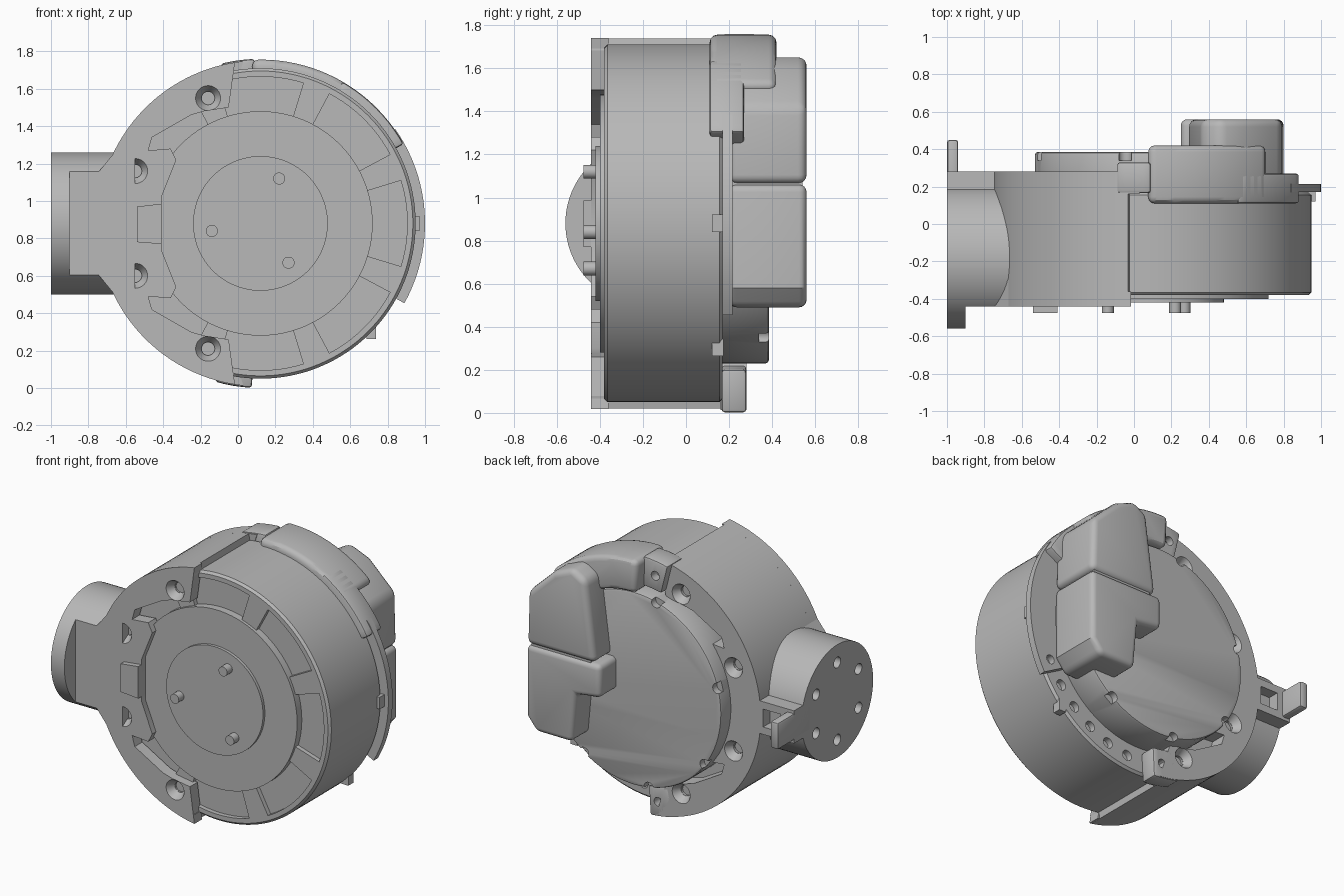
import bpy, bmesh, math
from mathutils import Matrix, Vector

CX, CZ = 0.12, 0.88          # axis of the drum, which runs along y

cube = bpy.data.objects.get("Cube")
if cube:
    bpy.data.objects.remove(cube, do_unlink=True)

grey = bpy.data.materials.new("plain grey")
grey.use_nodes = True
colour = (0.48, 0.48, 0.48, 1)
grey.diffuse_color = colour
grey.node_tree.nodes["Principled BSDF"].inputs["Base Color"].default_value = colour


def finish(name, bm):
    bmesh.ops.recalc_face_normals(bm, faces=bm.faces)
    mesh = bpy.data.meshes.new(name)
    bm.to_mesh(mesh)
    bm.free()
    mesh.materials.append(grey)
    ob = bpy.data.objects.new(name, mesh)
    bpy.context.collection.objects.link(ob)
    return ob


def polar(r, deg):
    a = math.radians(deg)
    return (CX + r * math.cos(a), CZ + r * math.sin(a))


def arc(r, a0, a1):
    n = max(3, int(abs(a1 - a0) / 3))
    return [polar(r, a0 + (a1 - a0) * i / n) for i in range(n + 1)]


def sector(r0, r1, a0, a1):
    return arc(r1, a0, a1) + arc(r0, a1, a0)


def prism(name, pts, y0, y1):
    """Extrude an x-z outline along y."""
    bm = bmesh.new()
    face = bm.faces.new([bm.verts.new((x, y0, z)) for x, z in pts])
    ext = bmesh.ops.extrude_face_region(bm, geom=[face])
    moved = [v for v in ext["geom"] if isinstance(v, bmesh.types.BMVert)]
    bmesh.ops.translate(bm, verts=moved, vec=(0, y1 - y0, 0))
    return finish(name, bm)


def rod(name, start, end, r0, r1=None, segs=96):
    """Cylinder or cone between two points."""
    a, b = Vector(start), Vector(end)
    bm = bmesh.new()
    turn = (b - a).to_track_quat("Z", "Y").to_matrix().to_4x4()
    bmesh.ops.create_cone(bm, cap_ends=True, segments=segs, radius1=r0,
                          radius2=r0 if r1 is None else r1, depth=(b - a).length,
                          matrix=Matrix.Translation((a + b) / 2) @ turn)
    return finish(name, bm)


def disc(name, r, y0, y1, at=(CX, CZ), r1=None, segs=96):
    return rod(name, (at[0], y0, at[1]), (at[0], y1, at[1]), r, r1, segs)


def box(name, lo, hi):
    return prism(name, [(lo[0], lo[2]), (hi[0], lo[2]), (hi[0], hi[2]), (lo[0], hi[2])],
                 lo[1], hi[1])


def bake(ob):
    deps = bpy.context.evaluated_depsgraph_get()
    mesh = bpy.data.meshes.new_from_object(ob.evaluated_get(deps))
    ob.modifiers.clear()
    ob.data = mesh


def cut(ob, cutters):
    for c in cutters:
        mod = ob.modifiers.new("cut", "BOOLEAN")
        mod.operation, mod.solver, mod.object = "DIFFERENCE", "EXACT", c
    bake(ob)
    for c in cutters:
        bpy.data.objects.remove(c, do_unlink=True)


def bevel(ob, width, segs=1):
    mod = ob.modifiers.new("bevel", "BEVEL")
    mod.width, mod.segments = width, segs
    mod.limit_method, mod.angle_limit = "ANGLE", math.radians(40)
    bake(ob)


# Drum with shallow pockets around its front face and holes in its rear rim
drum = disc("drum", 0.83, -0.38, 0.17, segs=128)
bevel(drum, 0.015)
cutters = [prism("pocket", sector(0.57, 0.785, a - 17, a + 17), -0.5, -0.35)
           for a in range(0, 360, 45)]
cutters += [disc("hole", 0.035, 0.13, 0.3, polar(0.74, a), segs=24)
            for a in (276, 288, 300, 312, 324)]
cut(drum, cutters)

# Rotor plate, hub and pins on the front
disc("rotor_plate", 0.60, -0.40, -0.30)
disc("hub", 0.36, -0.42, -0.39)
for i, at in enumerate([(0.22, 1.12), (-0.14, 0.84), (0.27, 0.67)]):
    disc(f"hub_pin_{i + 1}", 0.032, -0.475, -0.41, at, segs=24)

# Rear cap with small notches in its rim
cap = disc("rear_cap", 0.65, 0.12, 0.385)
bevel(cap, 0.015, 2)
cut(cap, [disc("notch", 0.035, 0.34, 0.5, polar(0.645, a), segs=20)
          for a in (105, 165, 215, 260, 305, 350)])

# Bracket: outer wall plus front and rear flanges with countersunk screws
SCREWS = [(-0.16, 1.55), (-0.55, 1.16), (-0.55, 0.60), (-0.16, 0.21)]
prism("bracket_wall", sector(0.815, 0.872, 100, 260), -0.44, 0.28)
upper = [(-0.05, 1.50), (-0.18, 1.48), (-0.25, 1.46), (-0.46, 1.34), (-0.48, 1.27),
         (-0.36, 1.28), (-0.33, 1.22), (-0.41, 1.02)]
inner = upper + [(x, 2 * CZ - z) for x, z in reversed(upper)]


def flange(name, end, y0, y1, face, inward):
    ob = prism(name, arc(0.872, 360 - end, end) + inner, y0, y1)
    cutters = []
    for at in SCREWS:
        cutters.append(disc("sink", 0.073, face - inward * 0.01, face + inward * 0.05,
                            at, 0.036, 32))
        cutters.append(disc("bore", 0.034, face, face + inward * 0.065, at, segs=24))
    cut(ob, cutters)


flange("front_flange", 99, -0.44, -0.36, -0.44, 1)
flange("rear_flange", 96, 0.16, 0.28, 0.28, -1)
prism("front_key", [(-0.54, 0.78), (-0.54, 0.97), (-0.41, 0.985), (-0.41, 0.77)],
      -0.475, -0.40)

# Lugs closing the ends of the rear flange
for name, a0, a1, top in (("upper_lug", 92, 104, 0.33), ("lower_lug", 254, 267, 0.28)):
    lug = prism(name, sector(0.68, 0.88, a0, a1), 0.165, top)
    bevel(lug, 0.015, 2)
    cut(lug, [disc("hole", 0.03, top - 0.06, top + 0.1, polar(0.78, a1 - 5), segs=24)])

# Arm stub with a flat front and a bolt circle on its end
arm = rod("arm", (-1, -0.18, CZ), (-0.60, -0.18, CZ), 0.38)
cutters = [box("flat", (-0.90, -0.8, 0.3), (-0.3, -0.44, 1.5))]
for i in range(6):
    a = math.radians(60 * i + 30)
    y, z = -0.18 + 0.26 * math.cos(a), CZ + 0.26 * math.sin(a)
    cutters.append(rod("bolt", (-1.1, y, z), (-0.93, y, z), 0.036, segs=24))
cut(arm, cutters)
prism("arm_gusset", [(-0.9, 0.61), (-0.75, 0.61), (-0.66, 0.50), (-0.55, 0.50),
                     (-0.55, 1.26), (-0.66, 1.26), (-0.75, 1.15), (-0.9, 1.15)],
      -0.44, -0.30)

# Slotted plate and hook behind the arm
plate = box("hook_plate", (-1, 0.13, 0.77), (-0.68, 0.28, 0.99))
cut(plate, [box("slot", (-0.90, 0.205, 0.82), (-0.77, 0.5, 0.94))])
hook = box("hook", (-1, 0.1, 0.79), (-0.94, 0.45, 0.97))
bevel(hook, 0.015, 2)

# Cable cover: rim band, arch, upper box and lower outlet
band = prism("rim_band", sector(0.68, 0.88, -29, 35), 0.17, 0.215)
cut(band, [disc("hole", 0.03, 0.1, 0.3, polar(0.79, -24), segs=24)])
rim = prism("cover_rim", sector(0.66, 0.876, 29, 60), 0.11, 0.27)
bevel(rim, 0.015, 2)
arch = prism("cover_arch", sector(0.655, 0.876, 47, 93), 0.11, 0.42)
bevel(arch, 0.035, 3)
upper_box = prism("cover_box", [(0.36, 1.60), (0.46, 1.66), (0.60, 1.60), (0.79, 1.42),
                                (0.80, 1.065), (0.29, 1.065)], 0.2, 0.56)
bevel(upper_box, 0.04, 4)
outlet = prism("cover_outlet", [(0.25, 1.06), (0.80, 1.06), (0.80, 0.58), (0.73, 0.49),
                                (0.46, 0.49), (0.43, 0.82), (0.25, 0.84)], 0.2, 0.56)
bevel(outlet, 0.035, 4)
box("cover_joint", (0.33, 0.2, 1.0), (0.77, 0.54, 1.12))

# Small clips on the drum side
for i, a in enumerate((0, -44)):
    x, z = polar(0.83, a)
    clip = box(f"side_clip_{i + 1}", (x - 0.03, 0.12, z - 0.04), (x + 0.02, 0.175, z + 0.04))

# Smooth round walls, keep edges crisp
bpy.ops.object.select_all(action="DESELECT")
for ob in bpy.context.collection.objects:
    if ob.type == "MESH" and grey.name in ob.data.materials:
        ob.select_set(True)
        bpy.context.view_layer.objects.active = ob
bpy.ops.object.shade_smooth_by_angle(angle=math.radians(30))
